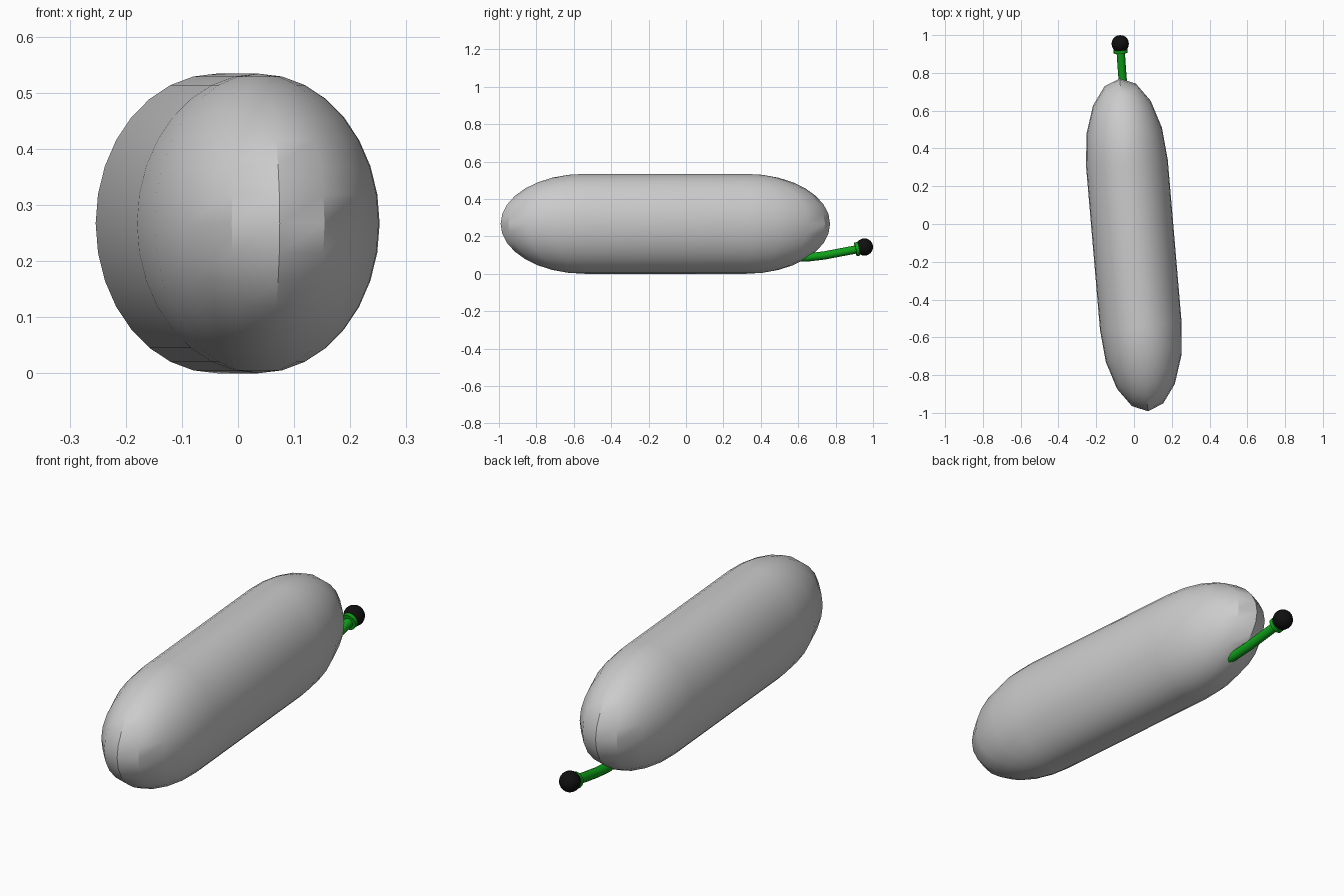
import bpy, bmesh, math
from mathutils import Vector, Matrix

if "Cube" in bpy.data.objects:
    bpy.data.objects.remove(bpy.data.objects["Cube"])


def material(name, rgb):
    m = bpy.data.materials.new(name)
    m.diffuse_color = (*rgb, 1)
    m.use_nodes = True
    m.node_tree.nodes["Principled BSDF"].inputs["Base Color"].default_value = m.diffuse_color
    return m


GREY = material("light grey", (0.6, 0.6, 0.6))
GREEN = material("stem green", (0.005, 0.36, 0.01))
BLACK = material("black", (0.005, 0.005, 0.005))


def finish(ob, mat, angle=30):
    ob.data.materials.append(mat)
    bpy.ops.object.select_all(action='DESELECT')
    ob.select_set(True)
    bpy.context.view_layer.objects.active = ob
    bpy.ops.object.shade_smooth_by_angle(angle=math.radians(angle))


# Body: stadium-shaped rings stacked between two poles, turned slightly about z
HALF_W, HALF_H, CAP, STRAIGHT = 0.217, 0.267, 0.45, 0.434
bm = bmesh.new()
rings = []
for i in range(1, 16):
    lat = -math.pi / 2 + i * math.pi / 16
    ring = []
    for side in (1, -1):
        for k in range(9):
            a = k * math.pi / 8
            x = side * HALF_W * math.cos(lat) * math.cos(a)
            y = side * (STRAIGHT + CAP * math.cos(lat) * math.sin(a))
            ring.append(bm.verts.new((x, y, HALF_H * math.sin(lat))))
    rings.append(ring)
for lower, upper in zip(rings, rings[1:]):
    for j in range(18):
        k = (j + 1) % 18
        bm.faces.new((lower[j], lower[k], upper[k], upper[j]))
# Pole ridges close the top and bottom
for ring, z, flip in ((rings[0], -HALF_H, True), (rings[-1], HALF_H, False)):
    ends = [bm.verts.new((0, s * STRAIGHT, z)) for s in (1, -1)]
    faces = []
    for s in range(2):
        o = s * 9
        for k in range(8):
            faces.append((ring[o + k], ring[o + k + 1], ends[s]))
        faces.append((ring[o + 8], ring[(o + 9) % 18], ends[1 - s], ends[s]))
    for f in faces:
        bm.faces.new(f[::-1] if flip else f)
bmesh.ops.recalc_face_normals(bm, faces=bm.faces[:])
bm.transform(Matrix.Rotation(math.radians(4.87), 4, 'Z')
             @ Matrix.Translation((-0.01, -0.11, HALF_H)))
mesh = bpy.data.meshes.new("body")
bm.to_mesh(mesh)
bm.free()
body = bpy.data.objects.new("body", mesh)
bpy.context.collection.objects.link(body)
finish(body, GREY)

# Stem: bent round tube leaving the underside of the rear end
path = [(-0.045, 0.56, 0.086), (-0.052, 0.65, 0.087), (-0.058, 0.74, 0.098),
        (-0.065, 0.83, 0.115), (-0.071, 0.92, 0.132)]
curve = bpy.data.curves.new("stem_path", 'CURVE')
curve.dimensions = '3D'
curve.bevel_depth = 0.022
curve.bevel_resolution = 4
curve.use_fill_caps = True
spline = curve.splines.new('POLY')
spline.points.add(len(path) - 1)
for p, co in zip(spline.points, path):
    p.co = (*co, 1)
stem = bpy.data.objects.new("stem", curve)
bpy.context.collection.objects.link(stem)
bpy.ops.object.select_all(action='DESELECT')
stem.select_set(True)
bpy.context.view_layer.objects.active = stem
bpy.ops.object.convert(target='MESH')
finish(bpy.context.object, GREEN, 40)

# Collar: thin disc at the end of the stem
axis = Vector(path[-1]) - Vector(path[-2])
bpy.ops.mesh.primitive_cylinder_add(vertices=16, radius=0.037, depth=0.018,
                                    location=(-0.071, 0.915, 0.132),
                                    rotation=axis.to_track_quat('Z', 'Y').to_euler())
bpy.context.object.name = "stem_collar"
finish(bpy.context.object, GREEN)

# Knob: ball on the tip
bpy.ops.mesh.primitive_uv_sphere_add(segments=20, ring_count=12, radius=0.046,
                                     location=(-0.073, 0.954, 0.143))
bpy.context.object.name = "tip_ball"
finish(bpy.context.object, BLACK)
